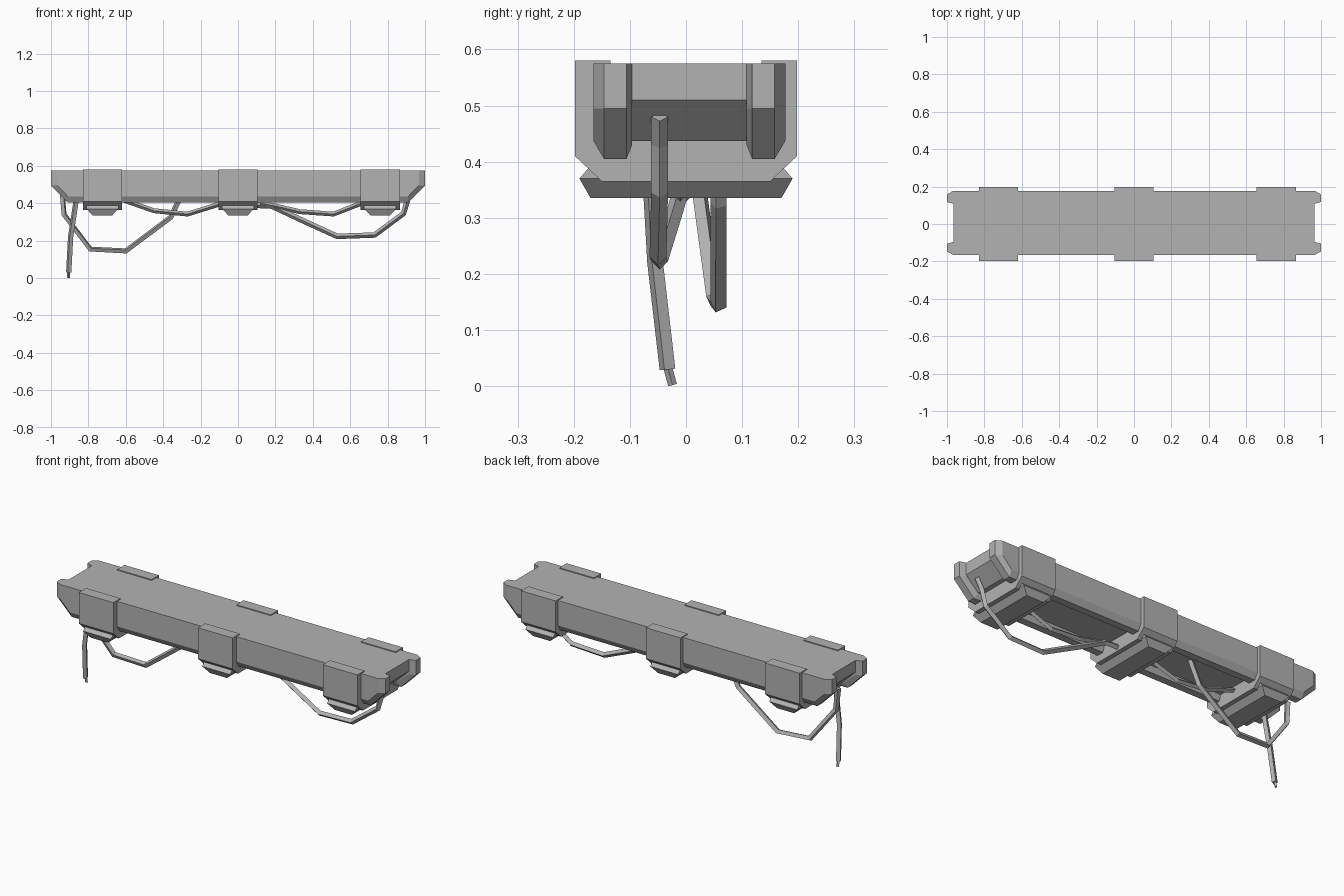
import bpy
import bmesh

if "Cube" in bpy.data.objects:
    bpy.data.objects.remove(bpy.data.objects["Cube"], do_unlink=True)

GREY = (0.45, 0.45, 0.45, 1.0)
metal = bpy.data.materials.new("plain grey")
metal.use_nodes = True
metal.diffuse_color = GREY
metal.node_tree.nodes["Principled BSDF"].inputs["Base Color"].default_value = GREY

MID_Y = 0.006
TOP = 0.575


def loft(name, rings):
    """Join matching closed rings of points into a capped solid."""
    bm = bmesh.new()
    loops = [[bm.verts.new(p) for p in ring] for ring in rings]
    n = len(loops[0])
    for a, b in zip(loops, loops[1:]):
        for i in range(n):
            j = (i + 1) % n
            bm.faces.new((a[i], a[j], b[j], b[i]))
    bm.faces.new(loops[0][::-1])
    bm.faces.new(loops[-1])
    bmesh.ops.recalc_face_normals(bm, faces=bm.faces)
    mesh = bpy.data.meshes.new(name)
    bm.to_mesh(mesh)
    bm.free()
    mesh.materials.append(metal)
    obj = bpy.data.objects.new(name, mesh)
    bpy.context.collection.objects.link(obj)
    return obj


def side_profile(y, end, knee, foot, bottom):
    """Long side outline with sloped undersides at both ends."""
    half = [(end, TOP), (end, knee), (foot, bottom)]
    outline = half + [(-x, z) for x, z in reversed(half)]
    return [(x, y, z) for x, z in outline]


def cable(name, points, radius=0.015):
    """Four-sided cable swept along a path of straight segments."""
    curve = bpy.data.curves.new(name, "CURVE")
    curve.dimensions = "3D"
    curve.bevel_depth = radius
    curve.bevel_resolution = 0
    curve.use_fill_caps = True
    spline = curve.splines.new("POLY")
    spline.points.add(len(points) - 1)
    for point, co in zip(spline.points, points):
        point.co = (*co, 1)
    spline.use_smooth = False
    curve.materials.append(metal)
    obj = bpy.data.objects.new(name, curve)
    bpy.context.collection.objects.link(obj)
    bpy.ops.object.select_all(action="DESELECT")
    obj.select_set(True)
    bpy.context.view_layer.objects.active = obj
    bpy.ops.object.convert(target="MESH")


# Central deck, recessed at the ends and underneath
loft("deck", [side_profile(MID_Y + s * 0.105, 0.965, 0.51, 0.89, 0.437) for s in (-1, 1)])

# Side rails with chamfered edges and projecting ends
for side, name in ((-1, "front_rail"), (1, "back_rail")):
    loft(name, [
        side_profile(MID_Y + side * 0.171, 0.967, 0.495, 0.91, 0.437),
        side_profile(MID_Y + side * 0.152, 1.0, 0.495, 0.91, 0.405),
        side_profile(MID_Y + side * 0.112, 1.0, 0.495, 0.91, 0.405),
        side_profile(MID_Y + side * 0.102, 0.967, 0.495, 0.89, 0.43),
    ])

# Clamping straps with a tapered foot block under each
STRAP = [(0.135, 0.57), (0.135, 0.58), (0.198, 0.58), (0.198, 0.41), (0.15, 0.365)]
outline = STRAP + [(-y, z) for y, z in reversed(STRAP)]
for label, x in (("right", -0.725), ("middle", 0.0), ("left", 0.76)):
    loft(label + "_strap", [[(x + dx, y, z) for y, z in outline] for dx in (-0.105, 0.105)])
    loft(label + "_foot_block", [
        [(x + sx * w, sy * d, z) for sx, sy in ((-1, -1), (1, -1), (1, 1), (-1, 1))]
        for w, d, z in ((0.085, 0.17, 0.393), (0.085, 0.19, 0.37), (0.052, 0.17, 0.335))
    ])

# Hanging cables
cable("left_cable", [(0.94, -0.047, 0.48), (0.91, -0.047, 0.43), (0.885, -0.047, 0.345),
                     (0.73, -0.05, 0.23), (0.53, -0.047, 0.223), (0.34, -0.02, 0.31),
                     (0.18, 0, 0.385), (0.08, 0, 0.39)])
cable("right_cable", [(-0.94, 0.02, 0.46), (-0.93, 0.025, 0.34), (-0.79, 0.05, 0.155),
                      (-0.6, 0.058, 0.145), (-0.36, 0.058, 0.325), (-0.3, 0.058, 0.45)])
cable("left_inner_cable", [(0.12, -0.01, 0.4), (0.2, -0.01, 0.385), (0.33, -0.01, 0.355),
                           (0.51, -0.01, 0.342), (0.66, -0.01, 0.4)], 0.013)
cable("right_inner_cable", [(-0.62, 0, 0.42), (-0.45, 0, 0.36), (-0.27, 0, 0.342),
                            (-0.1, 0, 0.395)], 0.013)

# Loose cable with a thin bare tip
cable("loose_cable", [(-0.86, -0.068, 0.45), (-0.895, -0.055, 0.22), (-0.905, -0.033, 0.03)])
cable("loose_cable_tip", [(-0.905, -0.033, 0.035), (-0.905, -0.024, 0.002)], 0.008)
